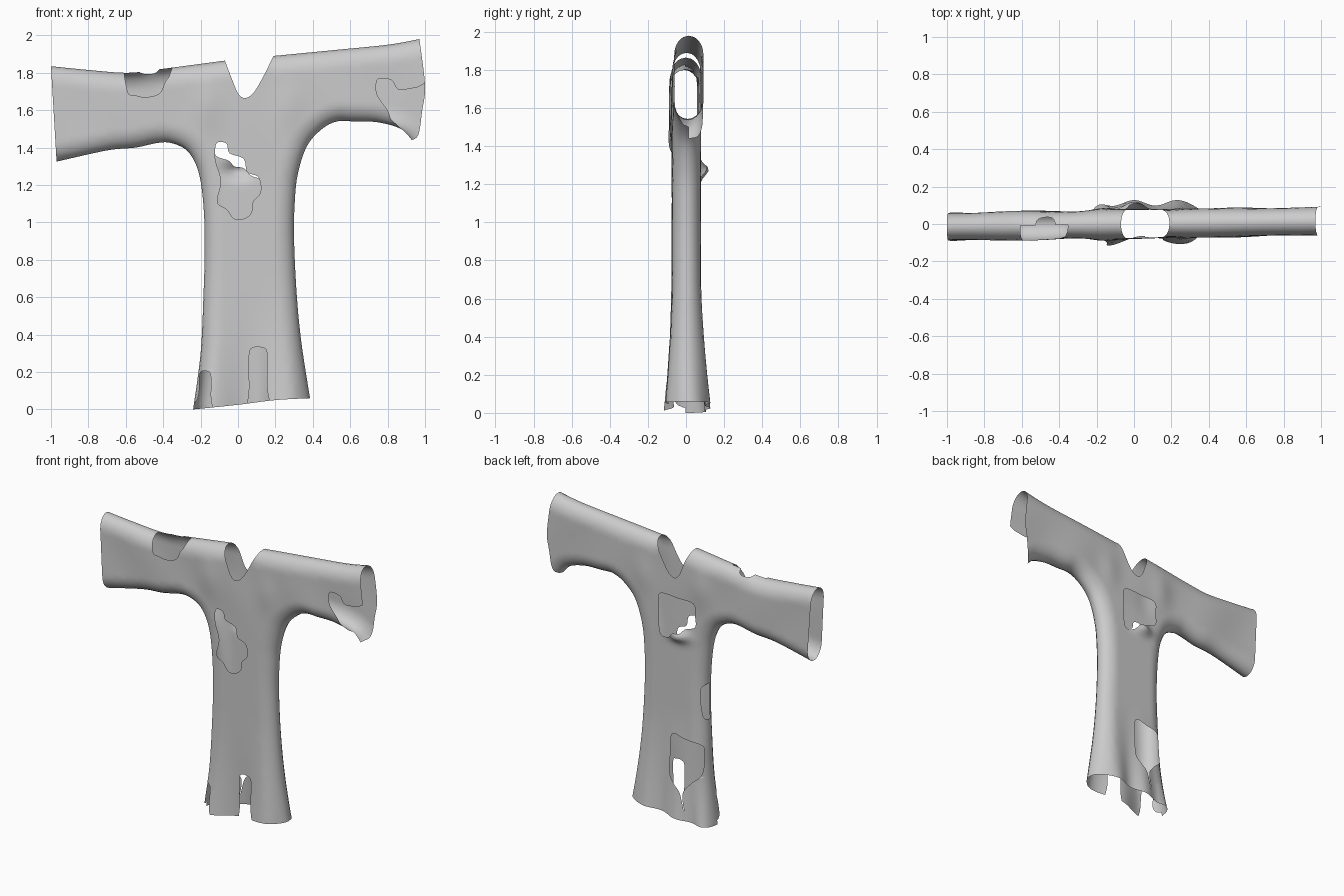
import bpy, bmesh, math
from mathutils import Vector, kdtree, geometry

if "Cube" in bpy.data.objects:
    bpy.data.objects.remove(bpy.data.objects["Cube"])

V = Vector


def smooth(pts, closed=False, step=0.012):
    """Catmull-Rom curve through the points, resampled finely."""
    p = [V(q) for q in pts]
    n = len(p)
    get = (lambda i: p[i % n]) if closed else (lambda i: p[max(0, min(n - 1, i))])
    out = []
    for i in range(n if closed else n - 1):
        a, b, c, d = get(i - 1), get(i), get(i + 1), get(i + 2)
        k = max(1, math.ceil((c - b).length / step))
        for j in range(k):
            t = j / k
            out.append(0.5 * (2 * b + (c - a) * t + (2 * a - 5 * b + 4 * c - d) * t * t
                              + (3 * b - a - 3 * c + d) * t ** 3))
    if not closed:
        out.append(p[-1].copy())
    return out


def inside(q, poly):
    hit = False
    for a, b in zip(poly, poly[1:] + poly[:1]):
        if (a.y > q.y) != (b.y > q.y) and q.x < a.x + (b.x - a.x) * (q.y - a.y) / (b.y - a.y):
            hit = not hit
    return hit


# Outline in x,z, clockwise: folded edges (closed) and open rims
top_left = smooth([(-1, 1.835), (-.8, 1.815), (-.6, 1.80), (-.45, 1.815), (-.07, 1.865)])
neck = smooth([(-.07, 1.865), (-.03, 1.76), (0, 1.69), (.035, 1.665), (.08, 1.69), (.13, 1.77), (.19, 1.89)])
top_right = smooth([(.19, 1.89), (.5, 1.92), (.8, 1.95), (.97, 1.98)])
cuff_right = smooth([(.97, 1.98), (1, 1.73), (.985, 1.6), (.965, 1.47), (.93, 1.44)])
side_right = smooth([(.93, 1.44), (.87, 1.50), (.75, 1.535), (.62, 1.54), (.53, 1.54), (.45, 1.5),
                     (.37, 1.41), (.32, 1.26), (.303, 1.1), (.30, .9), (.315, .6), (.34, .35), (.385, .06)])
hem = smooth([(.385, .06), (.2, .05), (0, .025), (-.24, 0)])
side_left = smooth([(-.24, 0), (-.2, .3), (-.185, .6), (-.178, .85), (-.182, 1.05), (-.2, 1.22), (-.23, 1.32),
                    (-.28, 1.39), (-.36, 1.425), (-.43, 1.425), (-.55, 1.40), (-.7, 1.385), (-.97, 1.325)])
cuff_left = smooth([(-.97, 1.325), (-1, 1.835)])
outline = []
for part in (top_left, neck, top_right, cuff_right, side_right, hem, side_left, cuff_left):
    outline += part[:-1]

# Distance to the folded edges
folds = [top_left, top_right, side_right, side_left]
samples = [(c, i) for c in folds for i in range(len(c))]
tree = kdtree.KDTree(len(samples))
for k, (c, i) in enumerate(samples):
    tree.insert((c[i].x, c[i].y, 0), k)
tree.balance()


def fold_distance(q):
    _, k, best = tree.find((q.x, q.y, 0))
    c, i = samples[k]
    for j in (i - 1, i):
        if 0 <= j < len(c) - 1:
            hit, t = geometry.intersect_point_line(q, c[j], c[j + 1])
            if 0 <= t <= 1:
                best = min(best, (q - hit.xy).length)
    return best


def depth(x, z, back):
    """Half thickness of the cloth tube, with soft folds."""
    flare = max(0, 1 - max(z, 0) / .75) ** 1.7
    if back:
        wave = .04 + .016 * math.cos(x * 2 * math.pi / .23)
    else:
        wave = .015 - .026 * math.cos((x - .05) * 2 * math.pi / .4)
    d = .075 + flare * wave
    d += .005 * math.sin(11 * x + 5 * z) * math.exp(-((z - 1.6) / .25) ** 2)
    d += .012 * math.exp(-((abs(x - .05) - .22) / .08) ** 2 - ((z - 1.62) / .13) ** 2)
    if back:
        d += .045 * math.exp(-(x / .07) ** 2 - ((z - 1.275) / .04) ** 2)
    return d


# Tears
front_tears = [
    [(-.12, 1.41), (-.10, 1.43), (-.06, 1.42), (-.045, 1.37), (.03, 1.34), (.05, 1.27), (.11, 1.24), (.12, 1.16),
     (.08, 1.11), (.07, 1.05), (.03, 1.02), (-.02, 1.02), (-.06, 1.07), (-.11, 1.11), (-.09, 1.22), (-.12, 1.33)],
    [(-.59, 1.86), (-.59, 1.70), (-.55, 1.68), (-.49, 1.67), (-.42, 1.69), (-.39, 1.75), (-.365, 1.79), (-.37, 1.86)],
    [(1.05, 1.73), (.95, 1.72), (.86, 1.71), (.82, 1.76), (.76, 1.77), (.74, 1.75), (.745, 1.68), (.80, 1.60),
     (.82, 1.55), (.87, 1.50), (.91, 1.40), (1.05, 1.38)],
    [(.05, -.05), (.06, .1), (.06, .29), (.08, .33), (.13, .33), (.155, .30), (.155, .12), (.175, -.05)],
    [(-.29, -.05), (-.215, .06), (-.205, .18), (-.19, .205), (-.155, .2), (-.145, .17), (-.145, .05), (-.13, -.05)],
]
back_tears = [
    [(.14, 1.53), (0, 1.53), (-.11, 1.52), (-.12, 1.44), (-.12, 1.36), (-.05, 1.33), (-.02, 1.30), (.03, 1.29),
     (.07, 1.25), (.13, 1.24), (.15, 1.30), (.15, 1.45)],
    [(.05, .58), (-.04, .57), (-.15, .55), (-.17, .5), (-.165, .35), (-.10, .28), (-.045, .20), (-.06, .08),
     (-.025, .20), (.02, .25), (.06, .31), (.06, .45)],
    [(-.26, .97), (-.16, .95), (-.15, .88), (-.155, .78), (-.175, .72), (-.26, .71)],
    [(-.54, 1.86), (-.52, 1.80), (-.44, 1.80), (-.41, 1.86)],
]

# Interior points: rows hugging each fold, then an even grid
R = .10
fill = []
for c in folds:
    for i in range(1, len(c) - 1):
        t = (c[i + 1] - c[i - 1]).normalized()
        for a in (18, 36, 54, 72):
            fill.append(c[i] + V((t.y, -t.x)) * R * (1 - math.cos(math.radians(a))))
for i in range(100):
    for j in range(100):
        q = V((-.99 + i * .02, .01 + j * .02))
        if fold_distance(q) > .085 and inside(q, outline):
            fill.append(q)


def add_sheet(bm, tears, back):
    """Triangulate one side of the garment around its tears and puff it out."""
    tears = [smooth(t, True) for t in tears]
    pts, edges = [], []
    for loop in [outline] + tears:
        s, n = len(pts), len(loop)
        pts += loop
        edges += [(s + k, s + (k + 1) % n) for k in range(n)]
    pts = pts + fill
    co, _, tris, *_ = geometry.delaunay_2d_cdt(pts, edges, [], 1, 1e-5)
    made = {}
    for tri in tris:
        mid = sum((co[k] for k in tri), V((0, 0))) / len(tri)
        if any(inside(mid, t) for t in tears):
            continue
        for k in tri:
            if k not in made:
                x, z = co[k]
                t = min(1, fold_distance(co[k]) / R)
                y = depth(x, z, back) * math.sqrt(max(0, 1 - (1 - t) ** 2))
                made[k] = bm.verts.new((x, .015 * x + (y if back else -y), z))
        bm.faces.new([made[k] for k in tri])


# Tunic: front and back sheets joined along the folds
bm = bmesh.new()
add_sheet(bm, front_tears, False)
add_sheet(bm, back_tears, True)
bmesh.ops.remove_doubles(bm, verts=bm.verts, dist=2e-4)
bmesh.ops.recalc_face_normals(bm, faces=bm.faces)
for f in bm.faces:
    f.smooth = True
mesh = bpy.data.meshes.new("torn_tunic")
bm.to_mesh(mesh)
bm.free()
tunic = bpy.data.objects.new("torn_tunic", mesh)
bpy.context.collection.objects.link(tunic)
